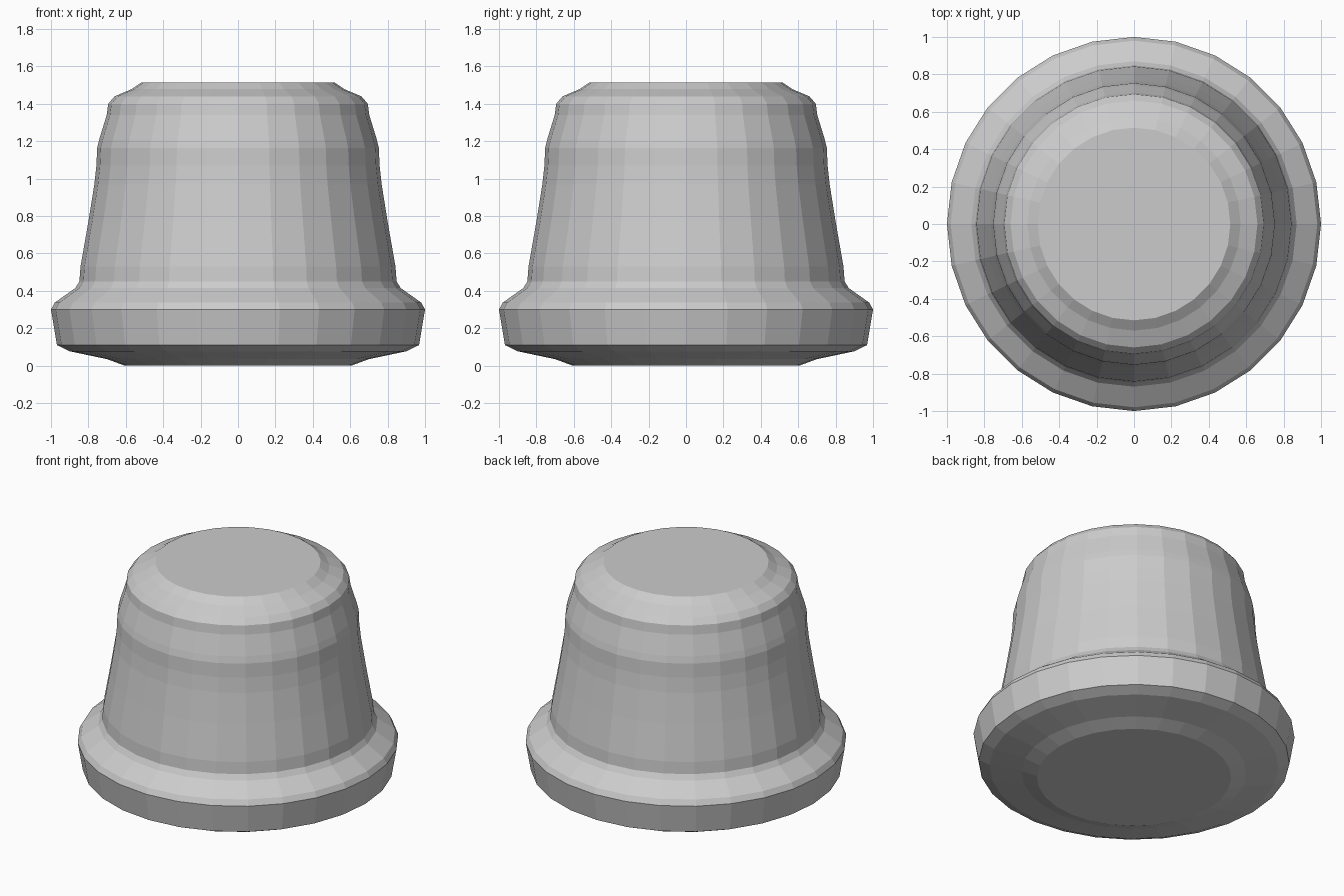
import bpy, bmesh, math

if "Cube" in bpy.data.objects:
    bpy.data.objects.remove(bpy.data.objects["Cube"])

SIDES = 28
# Half outline of the knob: (radius, height), bottom to top
PROFILE = [(0.605, 0.0), (0.70, 0.035), (0.90, 0.077), (0.968, 0.11),
           (1.0, 0.30), (0.98, 0.337), (0.87, 0.415), (0.848, 0.45),
           (0.842, 0.53), (0.80, 0.77), (0.768, 0.97), (0.757, 1.07),
           (0.753, 1.165), (0.742, 1.21), (0.702, 1.34), (0.694, 1.40),
           (0.66, 1.44), (0.57, 1.478), (0.515, 1.515)]

grey = bpy.data.materials.new("plain grey")
grey.diffuse_color = (0.6, 0.6, 0.6, 1)
grey.use_nodes = True
grey.node_tree.nodes["Principled BSDF"].inputs["Base Color"].default_value = grey.diffuse_color

# Turned body: rings joined by flat quads, capped at both ends
bm = bmesh.new()
rings = []
for r, z in PROFILE:
    rings.append([bm.verts.new((r * math.cos(2 * math.pi * i / SIDES),
                                r * math.sin(2 * math.pi * i / SIDES), z))
                  for i in range(SIDES)])
for a, b in zip(rings, rings[1:]):
    for i in range(SIDES):
        j = (i + 1) % SIDES
        bm.faces.new((a[i], a[j], b[j], b[i]))
bm.faces.new(rings[0][::-1])
bm.faces.new(rings[-1])

mesh = bpy.data.meshes.new("turned_body")
bm.to_mesh(mesh)
bm.free()
mesh.materials.append(grey)
bpy.context.collection.objects.link(bpy.data.objects.new("turned_body", mesh))
